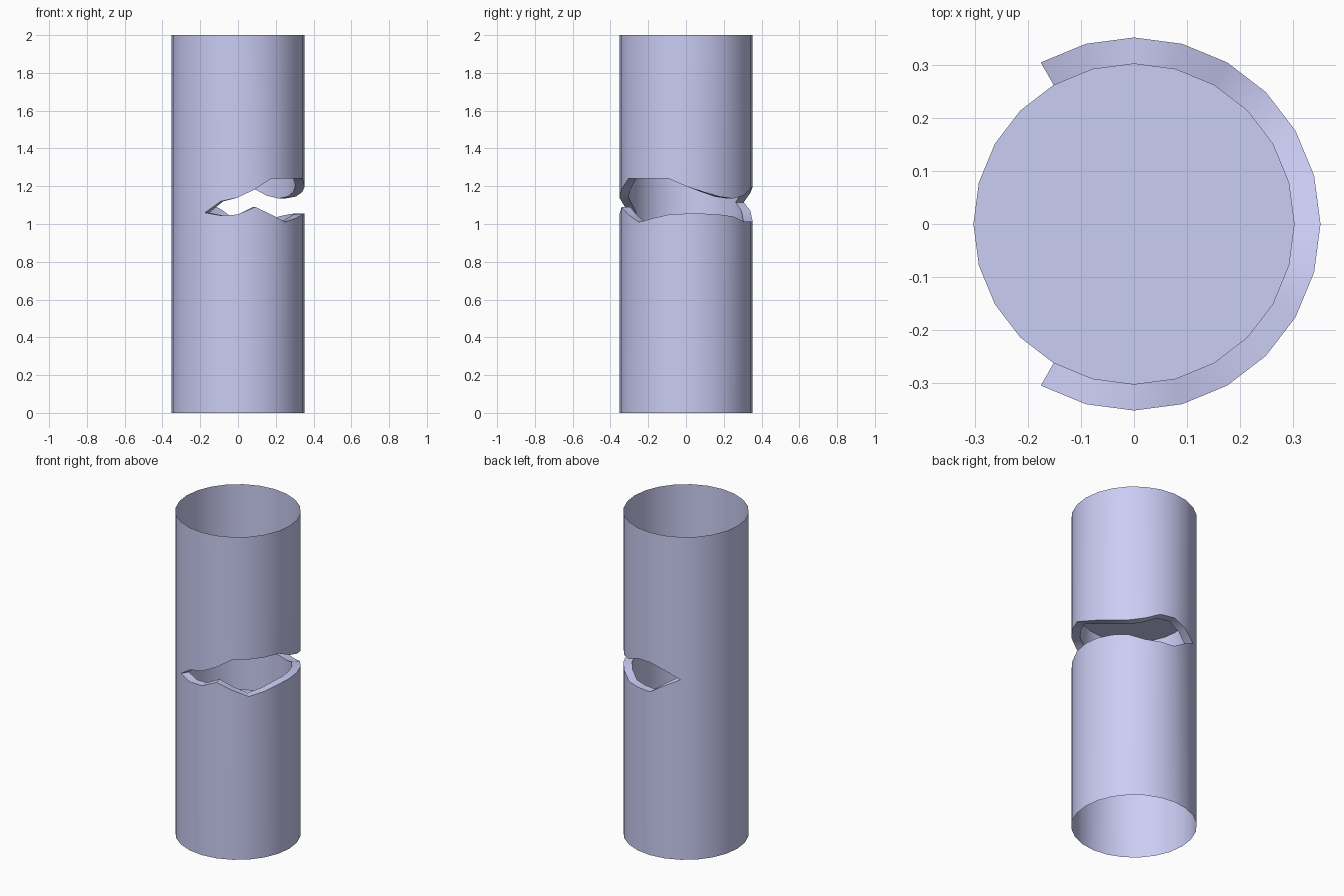
import bpy, bmesh, math

if "Cube" in bpy.data.objects:
    bpy.data.objects.remove(bpy.data.objects["Cube"])

SIDES, OUTER, INNER = 24, 0.353, 0.304
TOP, CAP_LOW, CAP_HIGH = 2.0, 0.75, 1.37

# jagged split edges, one height every 15 degrees from -120 to 120
lower = [1.06, 1.045, 1.05, 1.09, 1.05, 1.01, 1.03, 1.05, 1.055,
         1.055, 1.05, 1.04, 1.012, 1.012, 1.012, 1.07, 1.115]
upper = [1.06, 1.12, 1.14, 1.185, 1.24, 1.24, 1.24, 1.24, 1.20,
         1.17, 1.145, 1.135, 1.15, 1.19, 1.195, 1.165, 1.115]
LAST = len(lower) - 1

bm = bmesh.new()


def ring(radius, height):
    """Ring of vertices starting at -120 degrees; height(i) gives z."""
    verts = []
    for i in range(SIDES):
        a = math.radians(-120 + 360 / SIDES * i)
        verts.append(bm.verts.new((radius * math.cos(a), radius * math.sin(a), height(i))))
    return verts


def split_wall(radius, bottom, top, flip):
    """Cylinder wall with the jagged opening left out."""
    base, head = ring(radius, lambda i: bottom), ring(radius, lambda i: top)

    def rest(i):
        t = (i - LAST) / (SIDES - LAST)
        return lower[LAST] * (1 - t) + lower[0] * t

    low = ring(radius, lambda i: lower[i] if i <= LAST else rest(i))
    high = list(low)
    for i in range(1, LAST):
        x, y, _ = low[i].co
        high[i] = bm.verts.new((x, y, upper[i]))
    for i in range(SIDES):
        j = (i + 1) % SIDES
        for q in ((base[i], base[j], low[j], low[i]),
                  (high[i], high[j], head[j], head[i])):
            bm.faces.new(q[::-1] if flip else q)
    return base, low, high, head


# outer tube (open at both ends) and capped inner chamber
_, out_low, out_high, _ = split_wall(OUTER, 0, TOP, False)
floor, in_low, in_high, roof = split_wall(INNER, CAP_LOW, CAP_HIGH, True)
bm.faces.new(floor)
bm.faces.new(roof[::-1])

# broken lips joining both walls along the opening
for i in range(LAST):
    bm.faces.new((out_low[i], out_low[i + 1], in_low[i + 1], in_low[i]))
    bm.faces.new((in_high[i], in_high[i + 1], out_high[i + 1], out_high[i]))

mesh = bpy.data.meshes.new("split_pipe")
bm.to_mesh(mesh)
bm.free()
pipe = bpy.data.objects.new("split_pipe", mesh)
bpy.context.collection.objects.link(pipe)

# pale violet paint
paint = bpy.data.materials.new("violet")
paint.diffuse_color = (0.6, 0.61, 0.91, 1)
paint.use_nodes = True
paint.node_tree.nodes["Principled BSDF"].inputs["Base Color"].default_value = paint.diffuse_color
mesh.materials.append(paint)

bpy.context.view_layer.objects.active = pipe
pipe.select_set(True)
bpy.ops.object.shade_smooth_by_angle(angle=math.radians(42))
